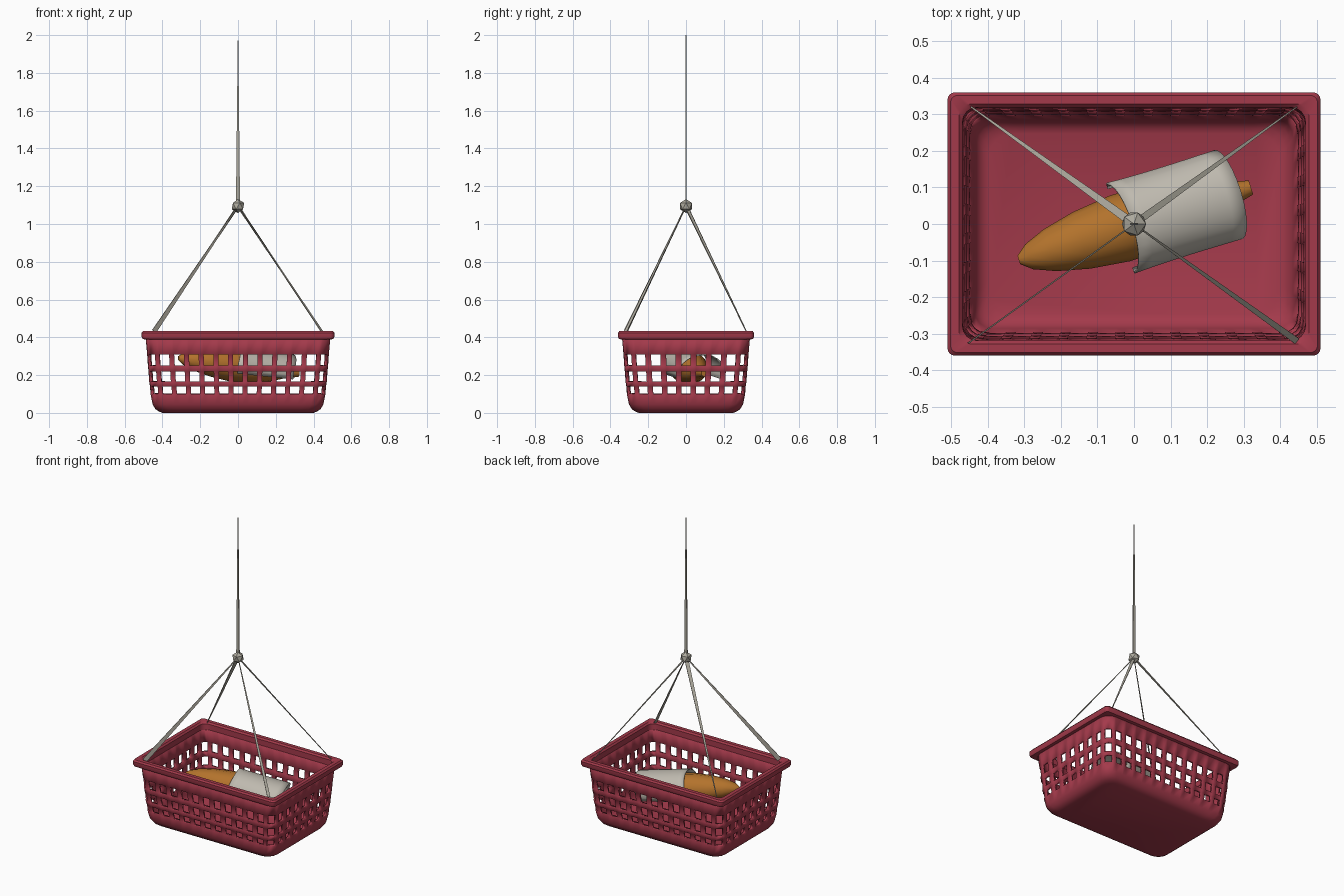
import bpy, bmesh, math
from mathutils import Vector

if "Cube" in bpy.data.objects:
    bpy.data.objects.remove(bpy.data.objects["Cube"])


def material(name, color):
    m = bpy.data.materials.new(name)
    m.diffuse_color = (*color, 1)
    m.use_nodes = True
    m.node_tree.nodes["Principled BSDF"].inputs["Base Color"].default_value = m.diffuse_color
    return m


RED = material("red_plastic", (0.37, 0.042, 0.07))
CRUST = material("crust", (0.45, 0.17, 0.025))
CLOTH = material("cloth", (0.52, 0.49, 0.43))
ROPE = material("rope", (0.42, 0.40, 0.34))


def make(name, verts, faces, mat, smooth=35):
    me = bpy.data.meshes.new(name)
    me.from_pydata(verts, [], faces)
    ob = bpy.data.objects.new(name, me)
    bpy.context.collection.objects.link(ob)
    me.materials.append(mat)
    if smooth:
        bpy.ops.object.select_all(action='DESELECT')
        ob.select_set(True)
        bpy.context.view_layer.objects.active = ob
        bpy.ops.object.shade_smooth_by_angle(angle=math.radians(smooth))
    return ob


def edge_fractions(half, cols, w=0.052):
    step = (half - w / 2) / ((cols - 1) / 2)
    return [((i - (cols - 1) / 2) * step + s * w / 2) / half
            for i in range(cols) for s in (-1, 1)]


FX, FY = edge_fractions(0.425, 11), edge_fractions(0.28, 7)


def ring(hx, r, z):
    """Counter-clockwise rounded rectangle, plus a hole flag per segment."""
    hy = hx - 0.15
    pts, holes = [], []
    for k in range(4):
        half, dist, fr = (hx - r, hy, FX) if k % 2 == 0 else (hy - r, hx, FY)
        a = k * math.pi / 2
        local = [(f * half, -dist) for f in fr]
        flags = [i % 2 == 0 for i in range(len(fr) - 1)]
        for deg in (22, 45, 68):
            t = math.radians(deg)
            local.append((half + r * math.sin(t), -dist + r - r * math.cos(t)))
        flags += [False, True, True, False]
        for x, y in local:
            pts.append((x * math.cos(a) - y * math.sin(a),
                        x * math.sin(a) + y * math.cos(a), z))
        holes += flags
    return pts, holes


# Basket body: stacked rings, with hole faces left out
levels = [(0.40, 0), (0.42, 0.008), (0.437, 0.02), (0.452, 0.045),
          (0.463, 0.10), (0.466, 0.14), (0.47, 0.165), (0.474, 0.22),
          (0.477, 0.25), (0.481, 0.31), (0.49, 0.41)]
open_rows = (4, 6, 8)
verts, faces = [], []
for hx, z in levels:
    pts, holes = ring(hx, 0.065, z)
    verts += pts
n = len(holes)
for j in range(len(levels) - 1):
    for i in range(n):
        if not (j in open_rows and holes[i]):
            k = (i + 1) % n
            faces.append((j * n + i, j * n + k, (j + 1) * n + k, (j + 1) * n + i))
faces.append(tuple(reversed(range(n))))
body = make("basket_body", verts, faces, RED)
mod = body.modifiers.new("wall", 'SOLIDIFY')
mod.thickness, mod.offset = 0.018, -1

# Basket rim: closed cross-section swept round the top
section = [(0.49, 0.388, 0.04), (0.505, 0.392, 0.02), (0.51, 0.402, 0.02),
           (0.51, 0.424, 0.02), (0.502, 0.434, 0.02), (0.478, 0.434, 0.03),
           (0.469, 0.424, 0.04), (0.469, 0.388, 0.05)]
verts = [p for hx, z, r in section for p in ring(hx, r, z)[0]]
s = len(section)
faces = [(j * n + i, j * n + (i + 1) % n, (j + 1) % s * n + (i + 1) % n,
          (j + 1) % s * n + i) for j in range(s) for i in range(n)]
make("basket_rim", verts, faces, RED)

# Loaf and cloth share a tilted axis
U = Vector((0.955, 0.298, -0.12))
V = Vector((-0.298, 0.955, 0))
C = Vector((0, 0, 0.25))


def along(u, v, h):
    return C + U * u + V * v + Vector((0, 0, h))


# Loaf: lathed spindle with a narrow end
prof = [(-0.33, 0.012), (-0.30, 0.036), (-0.24, 0.06), (-0.15, 0.081),
        (-0.04, 0.094), (0.08, 0.092), (0.18, 0.065), (0.27, 0.034),
        (0.31, 0.026), (0.335, 0.02)]
m = 12
verts = [along(u, r * math.cos(t * math.tau / m), r * 0.95 * math.sin(t * math.tau / m))
         for u, r in prof for t in range(m)]
faces = [(j * m + i, j * m + (i + 1) % m, (j + 1) * m + (i + 1) % m, (j + 1) * m + i)
         for j in range(len(prof) - 1) for i in range(m)]
faces += [tuple(reversed(range(m))), tuple(range((len(prof) - 1) * m, len(prof) * m))]
make("loaf", verts, faces, CRUST, 50)

# Cloth draped over the loaf, hems flaring out at the sides
rows, cols = 8, 16
verts = []
for j in range(rows + 1):
    for i in range(cols + 1):
        t = math.radians(-25 + 230 * i / cols)
        f = j / rows
        arch = max(0, math.sin(t))
        u = -0.04 + 0.31 * f + 0.035 * arch
        flare = 1 + 0.06 * (1 - f) ** 3 + 0.04 * f
        verts.append(along(u, 0.117 * flare * math.cos(t),
                           (0.105 - 0.015 * f) * math.sin(t)))
w = cols + 1
faces = [(j * w + i, (j + 1) * w + i, (j + 1) * w + i + 1, j * w + i + 1)
         for j in range(rows) for i in range(cols)]
cloth = make("cloth_wrap", verts, faces, CLOTH, 60)
cloth.modifiers.new("thickness", 'SOLIDIFY').thickness = 0.006


# Ropes: thin tapered blades
def blade(name, a, b, wa, wb, side, thick=0.004):
    a, b = Vector(a), Vector(b)
    side = Vector(side).normalized()
    nrm = (b - a).cross(side).normalized() * thick / 2
    verts = []
    for p, wd in ((a, wa), (b, wb)):
        for sx, sy in ((-1, -1), (1, -1), (1, 1), (-1, 1)):
            verts.append(p + side * wd / 2 * sx + nrm * sy)
    faces = [(i, (i + 1) % 4, (i + 1) % 4 + 4, i + 4) for i in range(4)]
    faces += [(3, 2, 1, 0), (4, 5, 6, 7)]
    make(name, verts, faces, ROPE, 0)


KNOT = (0, 0, 1.095)
for name, sx, sy, wa, wb, upright in (
        ("rope_back_left", -1, 1, 0.024, 0.004, False),
        ("rope_back_right", 1, 1, 0.02, 0.003, False),
        ("rope_front_right", 1, -1, 0.004, 0.018, False),
        ("rope_front_left", -1, -1, 0.006, 0.028, True)):
    end = Vector((sx * 0.445, sy * 0.32, 0.43))
    side = Vector((-end.y, end.x, 0))
    if upright:
        side = (end - Vector(KNOT)).cross(side)
    blade(name, KNOT, end, wa, wb, side)
blade("hanging_rope", KNOT, (0, 0, 2.0), 0.022, 0.002, (1, 0, 0), 0.006)

# Knot
bpy.ops.mesh.primitive_ico_sphere_add(subdivisions=1, radius=0.037, location=KNOT)
knot = bpy.context.object
knot.name = "knot"
knot.data.materials.append(ROPE)
